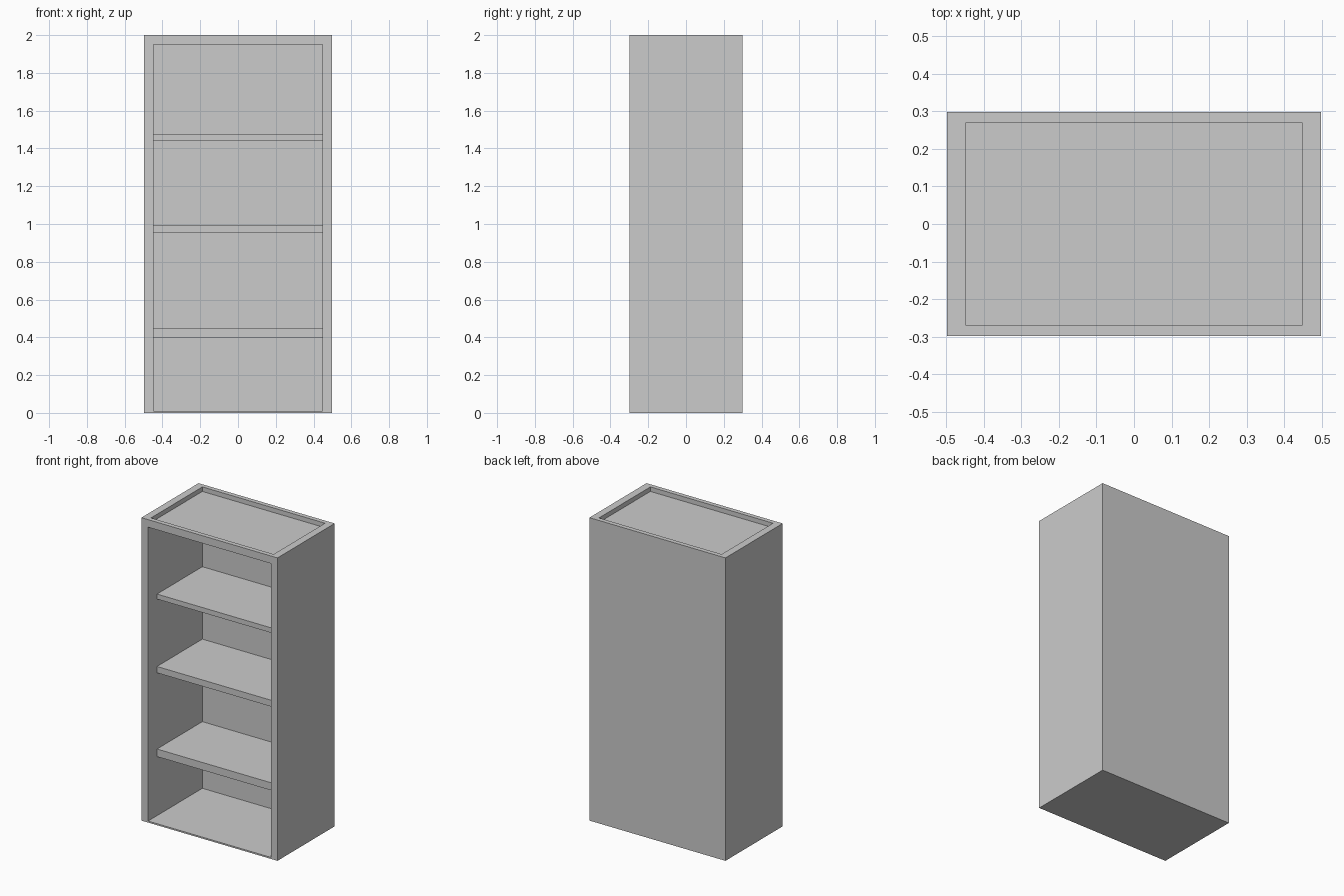
import bpy
import bmesh
from mathutils import Vector

if "Cube" in bpy.data.objects:
    bpy.data.objects.remove(bpy.data.objects["Cube"])

W, D, H = 0.497, 0.298, 2.0        # half width, half depth, height
IN_X, BACK_Y = 0.448, 0.268        # inner half width, inner back


def finish(bm, name):
    bmesh.ops.recalc_face_normals(bm, faces=bm.faces)
    mesh = bpy.data.meshes.new(name)
    bm.to_mesh(mesh)
    bm.free()
    obj = bpy.data.objects.new(name, mesh)
    bpy.context.collection.objects.link(obj)
    return obj


def box_bm(lo, hi):
    bm = bmesh.new()
    bmesh.ops.create_cube(bm, size=1)
    for v in bm.verts:
        v.co = Vector([hi[i] if v.co[i] > 0 else lo[i] for i in range(3)])
    bm.normal_update()
    return bm


def pocket(bm, normal, lo, hi, depth):
    """Inset the face with this normal to a rectangle and push it inwards."""
    normal = Vector(normal)
    face = max(bm.faces, key=lambda f: f.normal.dot(normal))
    axis = max(range(3), key=lambda i: abs(normal[i]))
    bmesh.ops.inset_individual(bm, faces=[face], thickness=0.01)
    mid = face.calc_center_median()
    for v in face.verts:
        for i in range(3):
            if i != axis:
                v.co[i] = hi[i] if v.co[i] > mid[i] else lo[i]
    floor = bmesh.ops.extrude_discrete_faces(bm, faces=[face])["faces"][0]
    bmesh.ops.translate(bm, verts=floor.verts, vec=-normal * depth)
    bm.normal_update()


# Carcass with a deep front opening and a shallow tray in the top
bm = box_bm((-W, -D, 0), (W, D, H))
pocket(bm, (0, -1, 0), (-IN_X, 0, 0.01), (IN_X, 0, 1.95), D + BACK_Y)
pocket(bm, (0, 0, 1), (-IN_X, -BACK_Y, 0), (IN_X, BACK_Y, 0), 0.03)
finish(bm, "bookcase_carcass")

# Shelves, set back from the front edge
shelves = {"lower": (0.40, 0.45), "middle": (0.953, 0.995), "upper": (1.44, 1.473)}
for label, (z0, z1) in shelves.items():
    finish(box_bm((-IN_X, -0.205, z0), (IN_X, BACK_Y, z1)), label + "_shelf")
